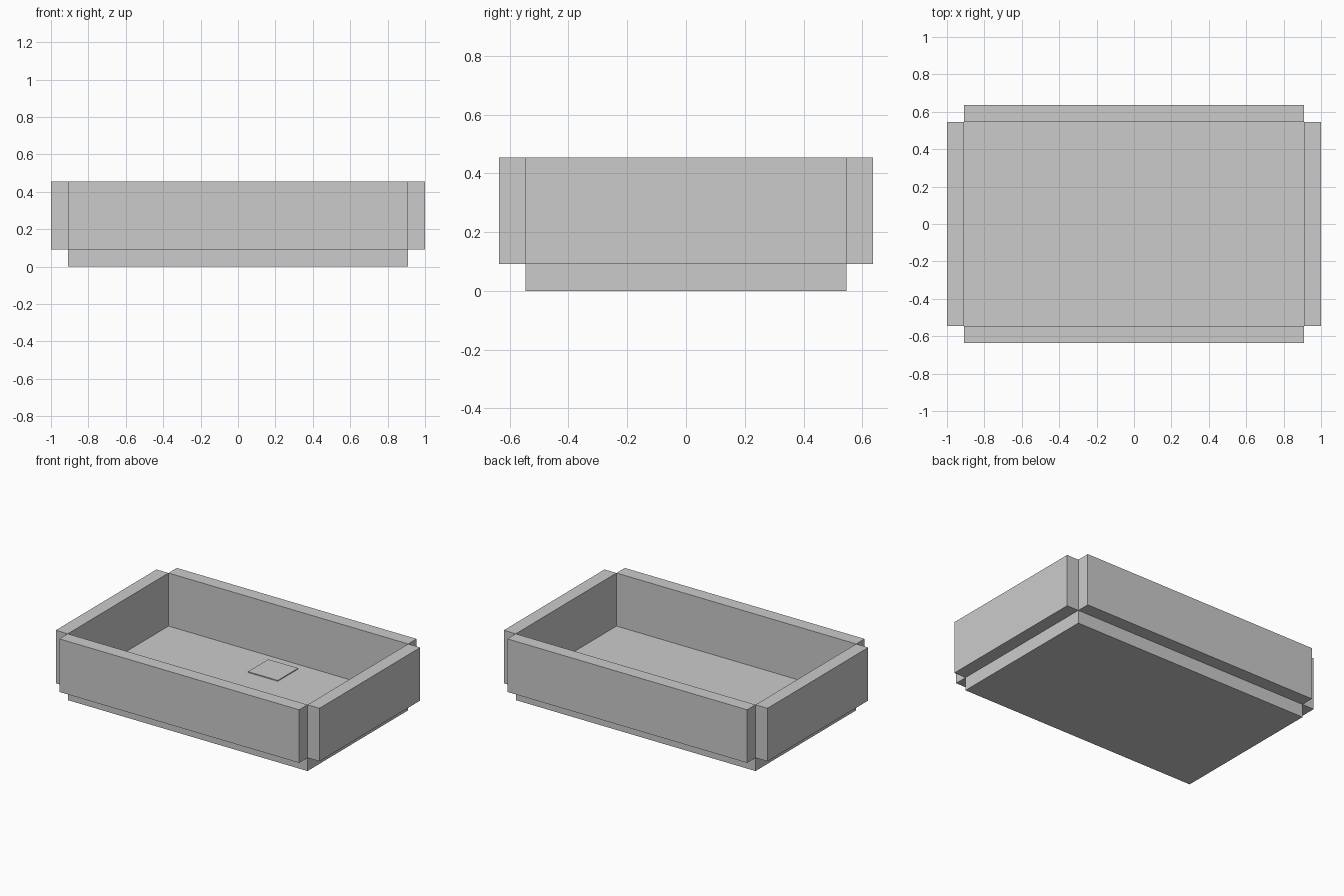
import bpy

if "Cube" in bpy.data.objects:
    bpy.data.objects.remove(bpy.data.objects["Cube"])

U = 1 / 11  # board thickness, the module for every size


def box(name, lo, hi):
    size = [b - a for a, b in zip(lo, hi)]
    centre = [(a + b) / 2 for a, b in zip(lo, hi)]
    bpy.ops.mesh.primitive_cube_add(size=1, location=centre)
    obj = bpy.context.object
    obj.name = name
    obj.scale = size
    bpy.ops.object.transform_apply(location=False, rotation=False, scale=True)
    return obj


# Floor slab
box("tray_floor", (-10 * U, -6 * U, 0), (10 * U, 6 * U, U))

# Walls stand just outside the floor, leaving notched corners
for side, s in (("left", -1), ("right", 1)):
    x0, x1 = sorted((s * 10 * U, s * 11 * U))
    box(side + "_wall", (x0, -6 * U, U), (x1, 6 * U, 5 * U))
for side, s in (("front", -1), ("back", 1)):
    y0, y1 = sorted((s * 6 * U, s * 7 * U))
    box(side + "_wall", (-10 * U, y0, U), (10 * U, y1, 5 * U))

# Thin square plate lying on the floor near the back wall
box("floor_plate", (-0.113, 0.27, U), (0.113, 0.49, U + 0.006))
